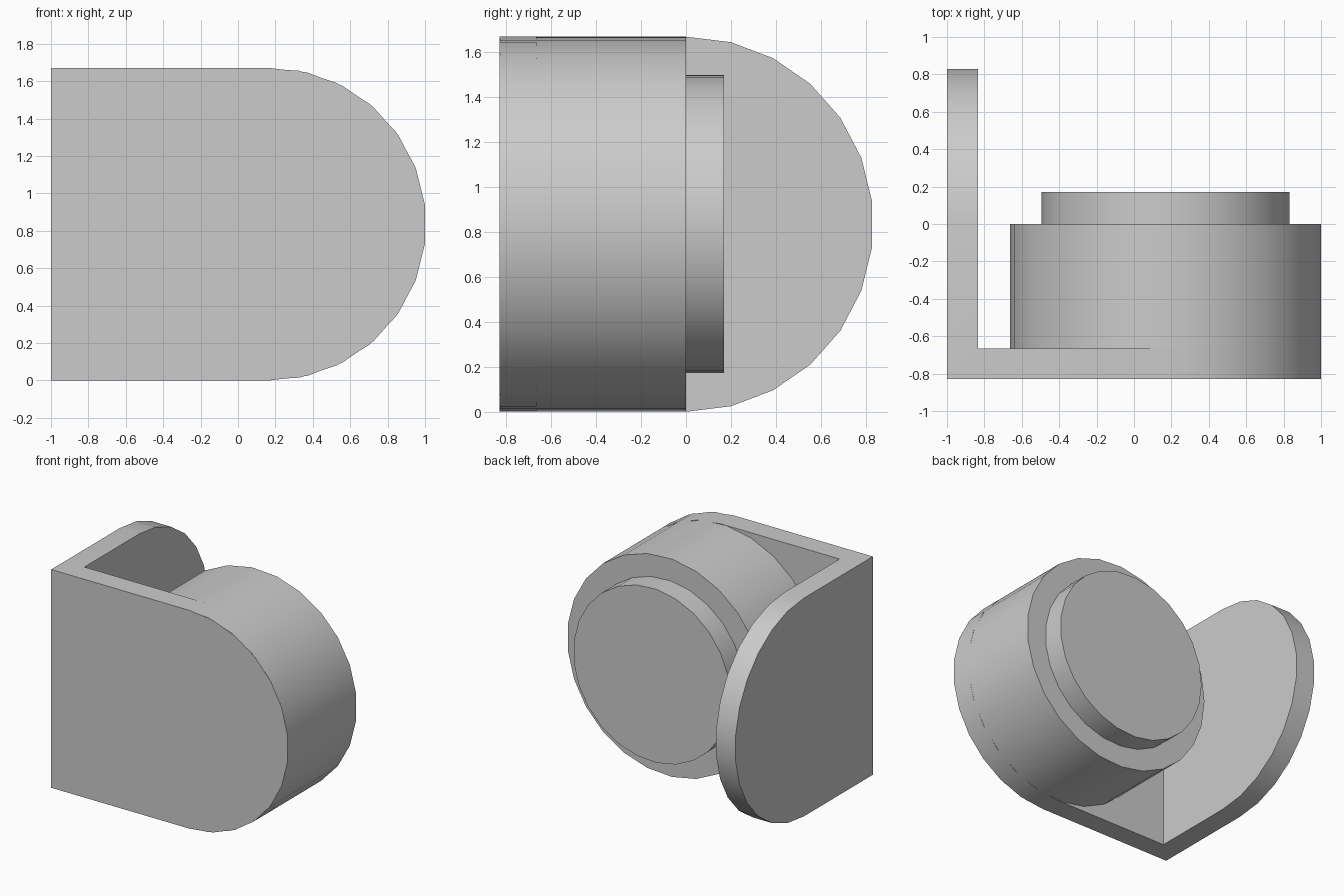
import bpy, bmesh
from math import pi, sin, cos, radians

if "Cube" in bpy.data.objects:
    bpy.data.objects.remove(bpy.data.objects["Cube"])

R = 0.835           # radius of the rounded ends
T = 0.165           # plate thickness
FRONT = -0.83       # outer face of the front plate
CX = 0.171          # drum axis in x

grey = bpy.data.materials.new("plain grey")
grey.use_nodes = True
colour = (0.6, 0.6, 0.6, 1)
grey.diffuse_color = colour
grey.node_tree.nodes["Principled BSDF"].inputs["Base Color"].default_value = colour


def finish(name, bm):
    bmesh.ops.recalc_face_normals(bm, faces=bm.faces)
    mesh = bpy.data.meshes.new(name)
    bm.to_mesh(mesh)
    bm.free()
    mesh.materials.append(grey)
    obj = bpy.data.objects.new(name, mesh)
    bpy.context.collection.objects.link(obj)
    bpy.ops.object.select_all(action='DESELECT')
    obj.select_set(True)
    bpy.context.view_layer.objects.active = obj
    bpy.ops.object.shade_smooth_by_angle(angle=radians(30))
    return obj


def add_wing(bm, centre, start, place):
    """Round-ended plate, open and mitred where it meets its neighbour."""
    arc = [(centre + R * sin(pi * i / 13), R + R * cos(pi * i / 13)) for i in range(14)]
    loops = []
    for depth in (0, T):
        outline = [(start + depth, 2 * R)] + arc + [(start + depth, 0)]
        loops.append([bm.verts.new(place(u, z, depth)) for u, z in outline])
    outer, inner = loops
    bm.faces.new(outer)
    bm.faces.new(inner)
    for i in range(len(outer) - 1):
        bm.faces.new((outer[i], outer[i + 1], inner[i + 1], inner[i]))


# Bracket: front plate and side plate sharing a mitred corner
bm = bmesh.new()
add_wing(bm, CX, -1, lambda u, z, d: (u, FRONT + d, z))
add_wing(bm, 0, FRONT, lambda u, z, d: (-1 + d, u, z))
bmesh.ops.remove_doubles(bm, verts=bm.verts, dist=0.0005)
finish("corner_bracket", bm)


def disc(name, radius, y0, y1, sides=25):
    """Cylinder along y with a flat side towards +x."""
    bm = bmesh.new()
    ring = [bm.verts.new((CX + radius * cos(2 * pi * (i + 0.5) / sides), y0,
                          R + radius * sin(2 * pi * (i + 0.5) / sides)))
            for i in range(sides)]
    base = bm.faces.new(ring)
    cap = bmesh.ops.extrude_face_region(bm, geom=[base], use_keep_orig=True)
    moved = [v for v in cap["geom"] if isinstance(v, bmesh.types.BMVert)]
    bmesh.ops.translate(bm, verts=moved, vec=(0, y1 - y0, 0))
    return finish(name, bm)


# Drum behind the front plate, and the smaller raised disc on its back
disc("drum", R, FRONT + 0.002, 0)
disc("raised_disc", 0.665, -0.05, 0.17)
